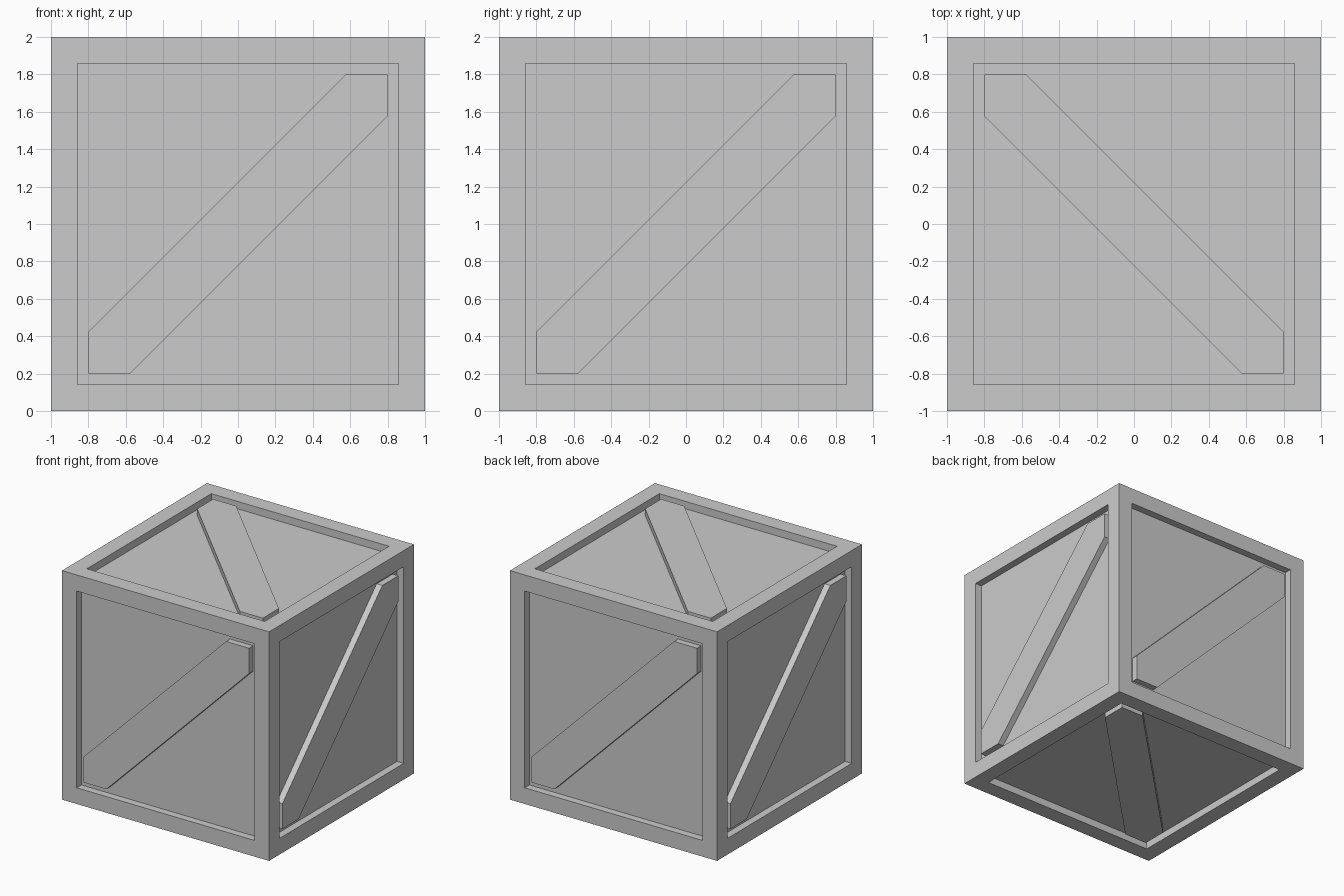
import bpy, bmesh
from mathutils import Vector

if "Cube" in bpy.data.objects:
    bpy.data.objects.remove(bpy.data.objects["Cube"])

IN = 0.8        # half size of the panel opening
PANEL = 0.065   # panel recess depth
BRACE = 0.01    # brace recess depth
CUT = 0.578     # where brace edges meet the opening
CENTRE = Vector((0, 0, 1))


def add_object(name, bm):
    bmesh.ops.recalc_face_normals(bm, faces=bm.faces)
    mesh = bpy.data.meshes.new(name)
    bm.to_mesh(mesh)
    bm.free()
    obj = bpy.data.objects.new(name, mesh)
    bpy.context.collection.objects.link(obj)


# Crate body: cube with a frame border and sunken panel on every side
bm = bmesh.new()
bmesh.ops.create_cube(bm, size=2)
bmesh.ops.translate(bm, vec=CENTRE, verts=bm.verts)
panels = list(bm.faces)
bmesh.ops.inset_individual(bm, faces=panels, thickness=1 - IN)
for face in panels:
    n = face.normal.copy()
    new = bmesh.ops.extrude_discrete_faces(bm, faces=[face])["faces"][0]
    bmesh.ops.translate(bm, vec=-n * PANEL, verts=new.verts)
add_object("crate_body", bm)


# Diagonal brace: pointed plank running along u + v of one side
def brace(name, u, v):
    u, v = Vector(u), Vector(v)
    n = u.cross(v)
    outline = [(-IN, -IN), (-CUT, -IN), (IN, CUT), (IN, IN), (CUT, IN), (-IN, -CUT)]
    bm = bmesh.new()
    base = bm.faces.new([bm.verts.new(CENTRE + n * (1 - PANEL) + u * a + v * b)
                         for a, b in outline])
    top = bmesh.ops.extrude_face_region(bm, geom=[base], use_keep_orig=True)["geom"]
    bmesh.ops.translate(bm, vec=n * (PANEL - BRACE),
                        verts=[g for g in top if isinstance(g, bmesh.types.BMVert)])
    add_object(name, bm)


X, Y, Z = (1, 0, 0), (0, 1, 0), (0, 0, 1)
brace("front_brace", X, Z)
brace("right_brace", Y, Z)
brace("back_brace", (-1, 0, 0), Z)
brace("left_brace", (0, -1, 0), Z)
brace("top_brace", Y, (-1, 0, 0))
brace("bottom_brace", Y, X)
